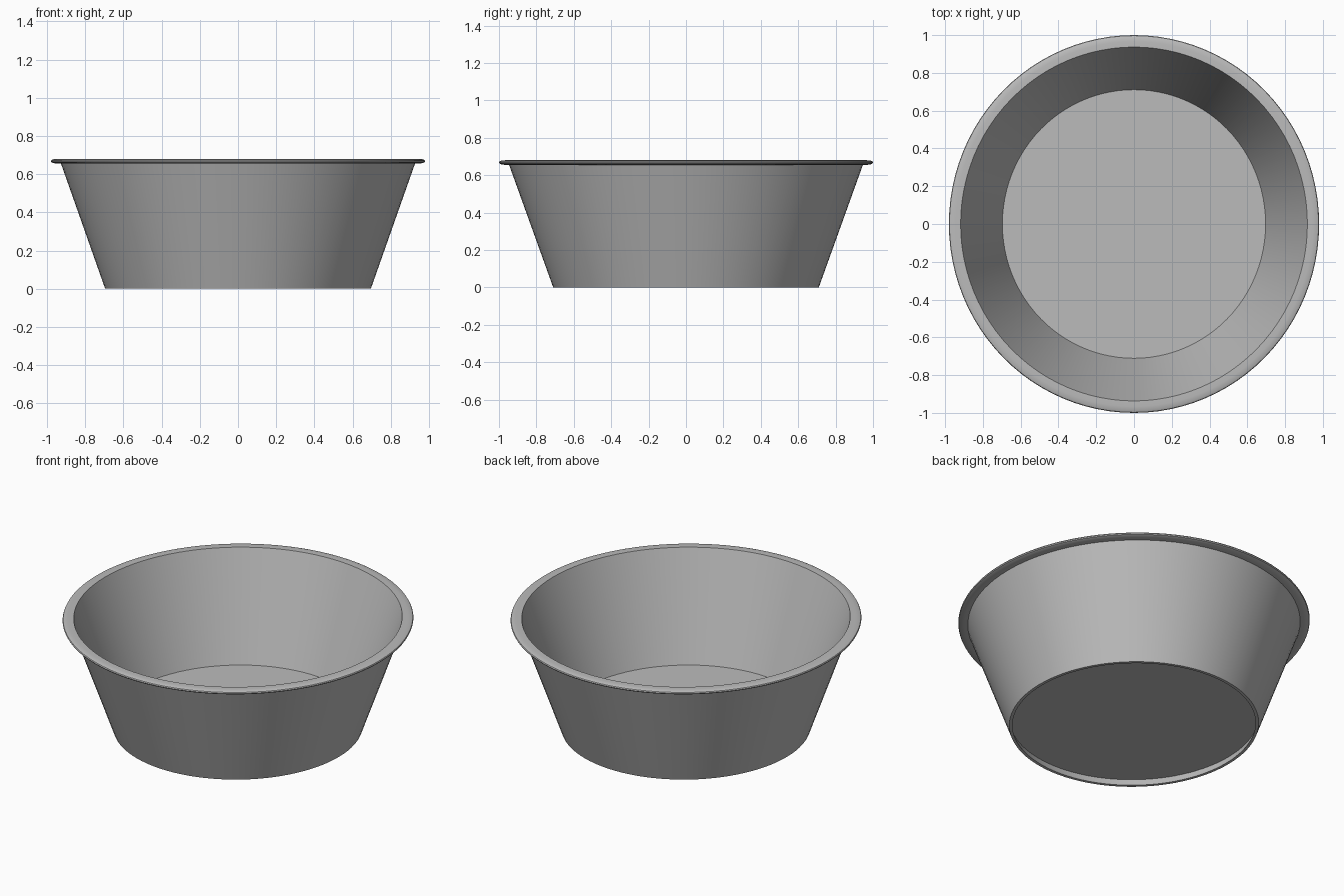
import bpy, bmesh, math

cube = bpy.data.objects.get("Cube")
if cube:
    bpy.data.objects.remove(cube, do_unlink=True)

SEGMENTS = 96
X_SCALE = 0.98          # the basin is slightly narrower in x
BASE, SLOPE, WALL = 0.71, 0.36, 0.018


def outer(z):
    return BASE + SLOPE * z


def inner(z):
    return outer(z) - WALL


# Plain grey material
grey = bpy.data.materials.new("plain grey")
grey.use_nodes = True
colour = (0.5, 0.5, 0.5, 1)
grey.diffuse_color = colour
grey.node_tree.nodes["Principled BSDF"].inputs["Base Color"].default_value = colour


def lathe(name, profile, closed):
    """Revolve (radius, z) points; an open profile gets its ends capped."""
    bm = bmesh.new()
    rings = []
    for r, z in profile:
        rings.append([bm.verts.new((X_SCALE * r * math.cos(a), r * math.sin(a), z))
                      for a in (math.tau * i / SEGMENTS for i in range(SEGMENTS))])
    pairs = list(zip(rings, rings[1:]))
    if closed:
        pairs.append((rings[-1], rings[0]))
    else:
        bm.faces.new(rings[0])
        bm.faces.new(rings[-1])
    for a, b in pairs:
        for i in range(SEGMENTS):
            j = (i + 1) % SEGMENTS
            bm.faces.new((a[i], a[j], b[j], b[i]))
    bmesh.ops.recalc_face_normals(bm, faces=bm.faces)
    mesh = bpy.data.meshes.new(name)
    bm.to_mesh(mesh)
    bm.free()
    mesh.materials.append(grey)
    obj = bpy.data.objects.new(name, mesh)
    bpy.context.collection.objects.link(obj)
    bpy.ops.object.select_all(action="DESELECT")
    obj.select_set(True)
    bpy.context.view_layer.objects.active = obj
    bpy.ops.object.shade_smooth_by_angle(angle=math.radians(35))
    return obj


# Sloping wall with a rounded lip turned outward at the top
lip = [(0.966, 0.655), (0.988, 0.658), (0.997, 0.662), (1.0, 0.668),
       (0.997, 0.674), (0.988, 0.678), (0.966, 0.68)]
lathe("basin_wall", [(BASE, 0), (outer(0.655), 0.655)] + lip
      + [(inner(0.68), 0.68), (inner(0), 0)], closed=True)

# Floor set a little above the foot ring
lathe("basin_floor", [(inner(0.045) + 0.004, 0.045), (inner(0.053) + 0.004, 0.053)],
      closed=False)
